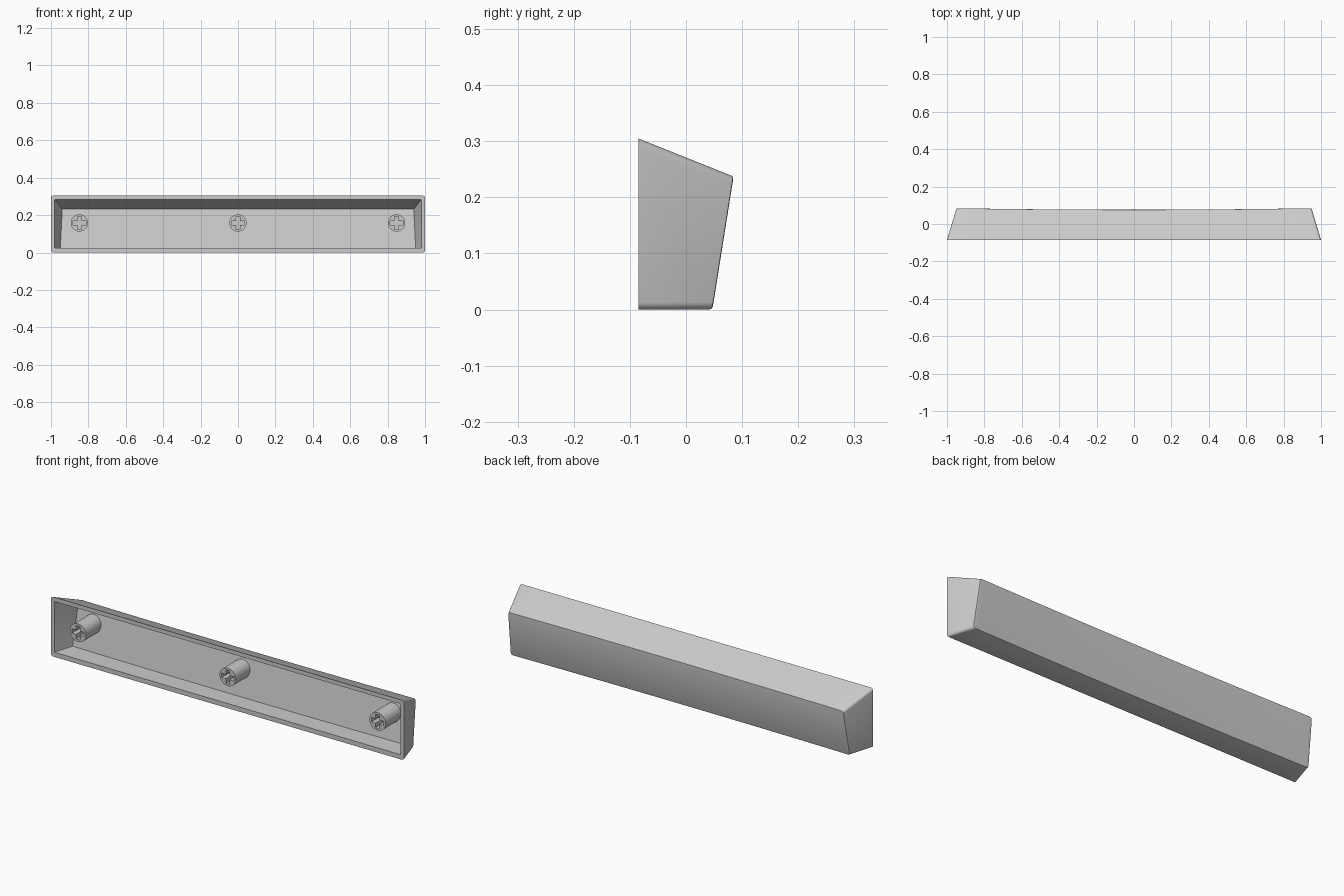
import bpy, bmesh, math
from mathutils import Matrix

cube = bpy.data.objects.get("Cube")
if cube:
    bpy.data.objects.remove(cube)

grey = bpy.data.materials.new("light grey plastic")
grey.use_nodes = True
colour = (0.6, 0.6, 0.6, 1)
grey.diffuse_color = colour
grey.node_tree.nodes["Principled BSDF"].inputs["Base Color"].default_value = colour

FRONT = -0.085
STRAIGHT, ARC = 24, 5


def back_y(x, z):
    """Leaning, slightly dished back surface."""
    return 0.047 + 0.16 * z - 0.008 * (1 - (x / 0.95) ** 2)


def flat_front(x, z):
    return FRONT


def ring(bm, hx, low, high, r, depth, flare=0.0):
    """Rounded rectangle: upper columns left to right, then lower ones back."""
    angles = [math.pi / 2 * i / ARC for i in range(ARC + 1)]
    right = [(hx - r + r * math.sin(a), r - r * math.cos(a)) for a in angles]
    inner = hx - r
    middle = [(-inner + 2 * inner * i / STRAIGHT, 0) for i in range(1, STRAIGHT)]
    cols = [(-x, d) for x, d in reversed(right)] + middle + right
    points = [(x, high - d) for x, d in cols]
    points += [(x * (1 + flare), low + d) for x, d in reversed(cols)]
    return [bm.verts.new((x, depth(x, z), z)) for x, z in points]


def bridge(bm, a, b):
    for i in range(len(a)):
        j = (i + 1) % len(a)
        bm.faces.new((a[i], a[j], b[j], b[i]))


def cap(bm, loop):
    n = len(loop)
    for i in range(n // 2 - 1):
        bm.faces.new((loop[i], loop[i + 1], loop[n - 2 - i], loop[n - 1 - i]))


def finish(bm, name):
    bmesh.ops.recalc_face_normals(bm, faces=bm.faces)
    mesh = bpy.data.meshes.new(name)
    bm.to_mesh(mesh)
    bm.free()
    mesh.materials.append(grey)
    obj = bpy.data.objects.new(name, mesh)
    bpy.context.collection.objects.link(obj)
    return obj


def smooth(obj):
    bpy.ops.object.select_all(action="DESELECT")
    obj.select_set(True)
    bpy.context.view_layer.objects.active = obj
    bpy.ops.object.shade_smooth_by_angle(angle=math.radians(30))


# Hollow tapered shell, from the inner floor out over the rim to the back
bm = bmesh.new()
loops = [
    ring(bm, 0.94, 0.024, 0.232, 0.003, lambda x, z: back_y(x, z) - 0.033, 0.01),
    ring(bm, 0.98, 0.024, 0.284, 0.003, flat_front),
    ring(bm, 1.0, 0.0, 0.305, 0.013, flat_front),
    ring(bm, 0.951, 0.0, 0.239, 0.013, lambda x, z: back_y(x, z) - 0.005, 0.01),
    ring(bm, 0.949, 0.002, 0.237, 0.013, lambda x, z: back_y(x, z) - 0.001, 0.01),
    ring(bm, 0.945, 0.006, 0.233, 0.011, back_y, 0.01),
]
for a, b in zip(loops, loops[1:]):
    bridge(bm, a, b)
cap(bm, loops[0])
cap(bm, loops[-1])
smooth(finish(bm, "keycap_shell"))


def block(name, x, z, width, height):
    """Slot cutter reaching in from the open front."""
    bm = bmesh.new()
    bmesh.ops.create_cube(bm, size=1)
    bm.transform(Matrix.Translation((x, FRONT, z))
                 @ Matrix.Diagonal((width, 0.12, height, 1)))
    obj = finish(bm, name)
    obj.hide_render = True
    return obj


# Round mounting stems with a cross-shaped socket
STEM_Z, STEM_END = 0.158, 0.045
for name, x in (("right_stem", -0.848), ("middle_stem", 0), ("left_stem", 0.848)):
    bm = bmesh.new()
    length = STEM_END - FRONT - 0.002
    bmesh.ops.create_cone(bm, cap_ends=True, segments=40, radius1=0.046,
                          radius2=0.046, depth=length)
    bm.transform(Matrix.Translation((x, STEM_END - length / 2, STEM_Z))
                 @ Matrix.Rotation(math.pi / 2, 4, "X"))
    stem = finish(bm, name)
    cutters = [block("slot_cutter", x, STEM_Z, 0.069, 0.022),
               block("slot_cutter", x, STEM_Z, 0.022, 0.069)]
    bpy.context.view_layer.objects.active = stem
    for cutter in cutters:
        mod = stem.modifiers.new("socket", "BOOLEAN")
        mod.operation = "DIFFERENCE"
        mod.solver = "EXACT"
        mod.object = cutter
        bpy.ops.object.modifier_apply(modifier=mod.name)
    for cutter in cutters:
        bpy.data.objects.remove(cutter)
    smooth(stem)
